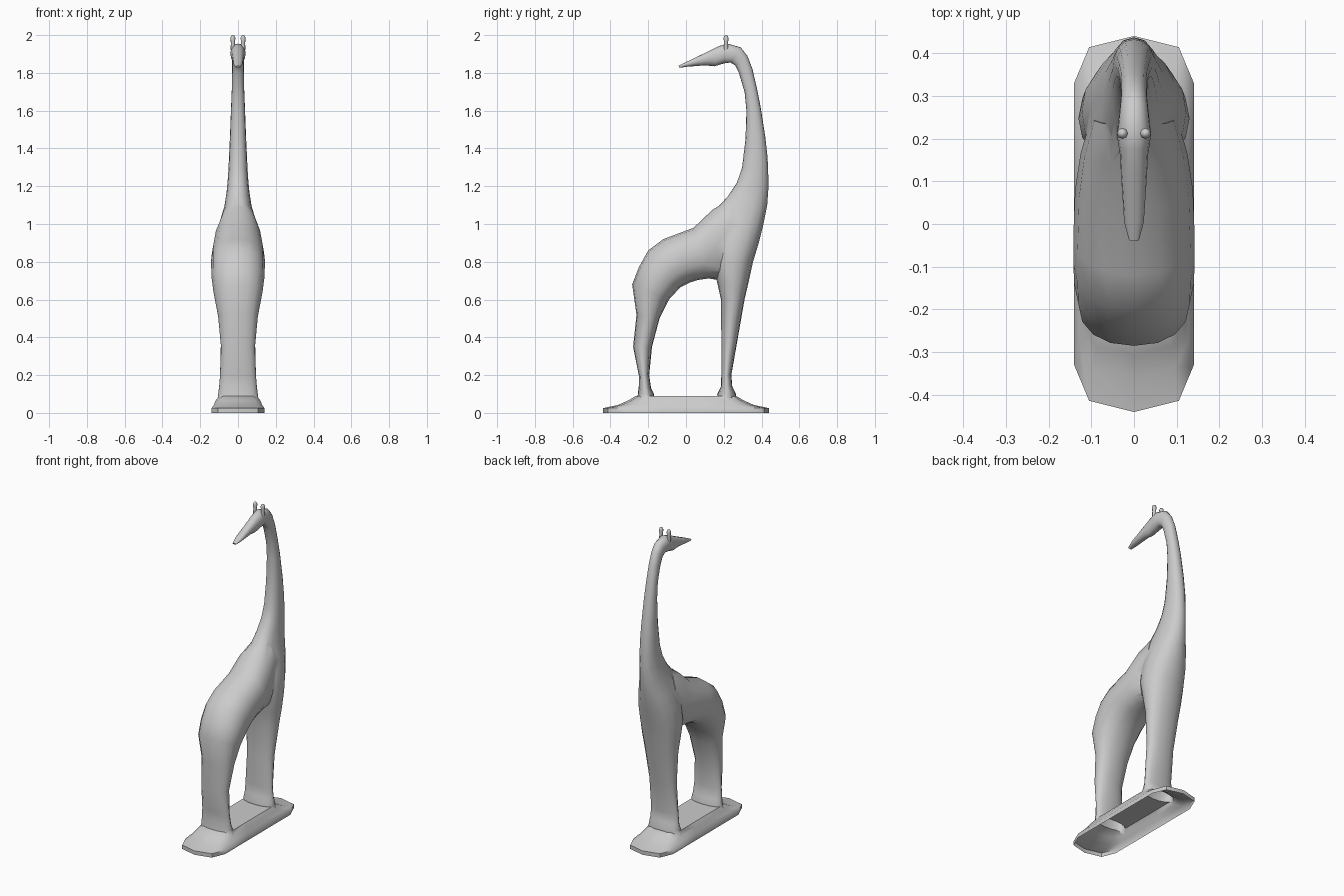
import bpy, bmesh, math
from mathutils import Vector

if "Cube" in bpy.data.objects:
    bpy.data.objects.remove(bpy.data.objects["Cube"])


def skin(name, rings):
    """Closed mesh through a list of equal-length point rings."""
    bm = bmesh.new()
    loops = [[bm.verts.new(p) for p in ring] for ring in rings]
    n = len(loops[0])
    for a, b in zip(loops, loops[1:]):
        for i in range(n):
            j = (i + 1) % n
            bm.faces.new((a[i], a[j], b[j], b[i]))
    bm.faces.new(loops[0])
    bm.faces.new(loops[-1])
    bmesh.ops.recalc_face_normals(bm, faces=bm.faces)
    me = bpy.data.meshes.new(name)
    bm.to_mesh(me)
    bm.free()
    ob = bpy.data.objects.new(name, me)
    bpy.context.collection.objects.link(ob)
    return ob


def section(y1, z1, y2, z2, w, n=16, power=0.9):
    """Rounded section spanning two side-profile points, half width w."""
    a, b = Vector((0, y1, z1)), Vector((0, y2, z2))
    mid, half = (a + b) / 2, (b - a) / 2
    ring = []
    for i in range(n):
        t = 2 * math.pi * i / n
        c, s = math.cos(t), math.sin(t)
        c = math.copysign(abs(c) ** power, c)
        s = math.copysign(abs(s) ** power, s)
        ring.append(mid + half * c + Vector((w * s, 0, 0)))
    return ring


# Front legs, chest, neck and head in one sweep
front = [
    (.17, .05, .26, .05, .11), (.165, .1, .265, .1, .105), (.185, .14, .245, .14, .1),
    (.187, .2, .24, .2, .095), (.187, .4, .275, .4, .09), (.185, .6, .31, .6, .108),
    (.165, .69, .333, .7, .12), (.14, .8, .355, .8, .13), (.14, .9, .385, .9, .122),
    (.15, 1.0, .41, 1.0, .1), (.17, 1.09, .43, 1.1, .072), (.22, 1.145, .437, 1.2, .06),
    (.27, 1.22, .435, 1.28, .053), (.297, 1.3, .432, 1.35, .049), (.315, 1.45, .42, 1.46, .043),
    (.32, 1.6, .395, 1.62, .037), (.31, 1.7, .375, 1.72, .033), (.28, 1.8, .352, 1.82, .031),
    (.26, 1.84, .325, 1.89, .031), (.235, 1.855, .29, 1.935, .034), (.2, 1.85, .22, 1.955, .04),
    (.15, 1.835, .175, 1.942, .033), (.1, 1.84, .12, 1.915, .03), (0, 1.832, .01, 1.862, .023),
    (-.033, 1.827, -.04, 1.838, .012)]
giraffe = skin("giraffe", [section(*r) for r in front])

# Hind legs curving up into the barrel of the body
rear = [
    (-.26, .05, -.17, .05, .11), (-.255, .1, -.17, .1, .105), (-.25, .14, -.185, .13, .1),
    (-.25, .2, -.195, .2, .095), (-.28, .35, -.18, .35, .09), (-.262, .52, -.14, .5, .105),
    (-.285, .68, -.09, .6, .13), (-.25, .77, -.03, .665, .14), (-.2, .86, .02, .69, .142),
    (-.12, .92, .06, .703, .142), (.04, .98, .12, .712, .138), (.14, 1.075, .19, .7, .125),
    (.23, 1.13, .27, .75, .1)]
body = skin("body", [section(*r) for r in rear])

# Low faceted plinth rising to the feet
quarter = [(0, 1), (.75, .94), (1, .75), (1, .25)]
outline = (quarter + [(x, -y) for x, y in quarter[::-1]]
           + [(-x, -y) for x, y in quarter[1:]] + [(-x, y) for x, y in quarter[:0:-1]])
steps = [(0, .14, .44), (.025, .14, .44), (.042, .128, .36), (.066, .118, .305), (.09, .1, .265)]
base = skin("base", [[(x * w, y * d, z) for x, y in outline] for z, w, d in steps])

# Fuse everything into one skin
bpy.context.view_layer.objects.active = giraffe
for part in (body, base):
    mod = giraffe.modifiers.new("fuse", 'BOOLEAN')
    mod.operation = 'UNION'
    mod.solver = 'EXACT'
    mod.object = part
    bpy.ops.object.modifier_apply(modifier=mod.name)
    bpy.data.objects.remove(part)

# Open the underside so the plinth and legs are hollow
bm = bmesh.new()
bm.from_mesh(giraffe.data)
under = [f for f in bm.faces if all(v.co.z < .001 for v in f.verts)]
bmesh.ops.delete(bm, geom=under, context='FACES_ONLY')
bm.to_mesh(giraffe.data)
bm.free()

# Pair of small horns
horns = []
for side, x in (("left", -.027), ("right", .027)):
    rows = [(1.92, .012), (1.96, .011), (1.985, .013), (1.996, .009), (2.0, .003)]
    rings = [[(x + r * math.cos(i * math.pi / 4), .212 + r * math.sin(i * math.pi / 4), z)
              for i in range(8)] for z, r in rows]
    horns.append(skin(side + "_horn", rings))

for ob in [giraffe] + horns:
    bpy.ops.object.select_all(action='DESELECT')
    ob.select_set(True)
    bpy.context.view_layer.objects.active = ob
    bpy.ops.object.shade_smooth_by_angle(angle=math.radians(50))
